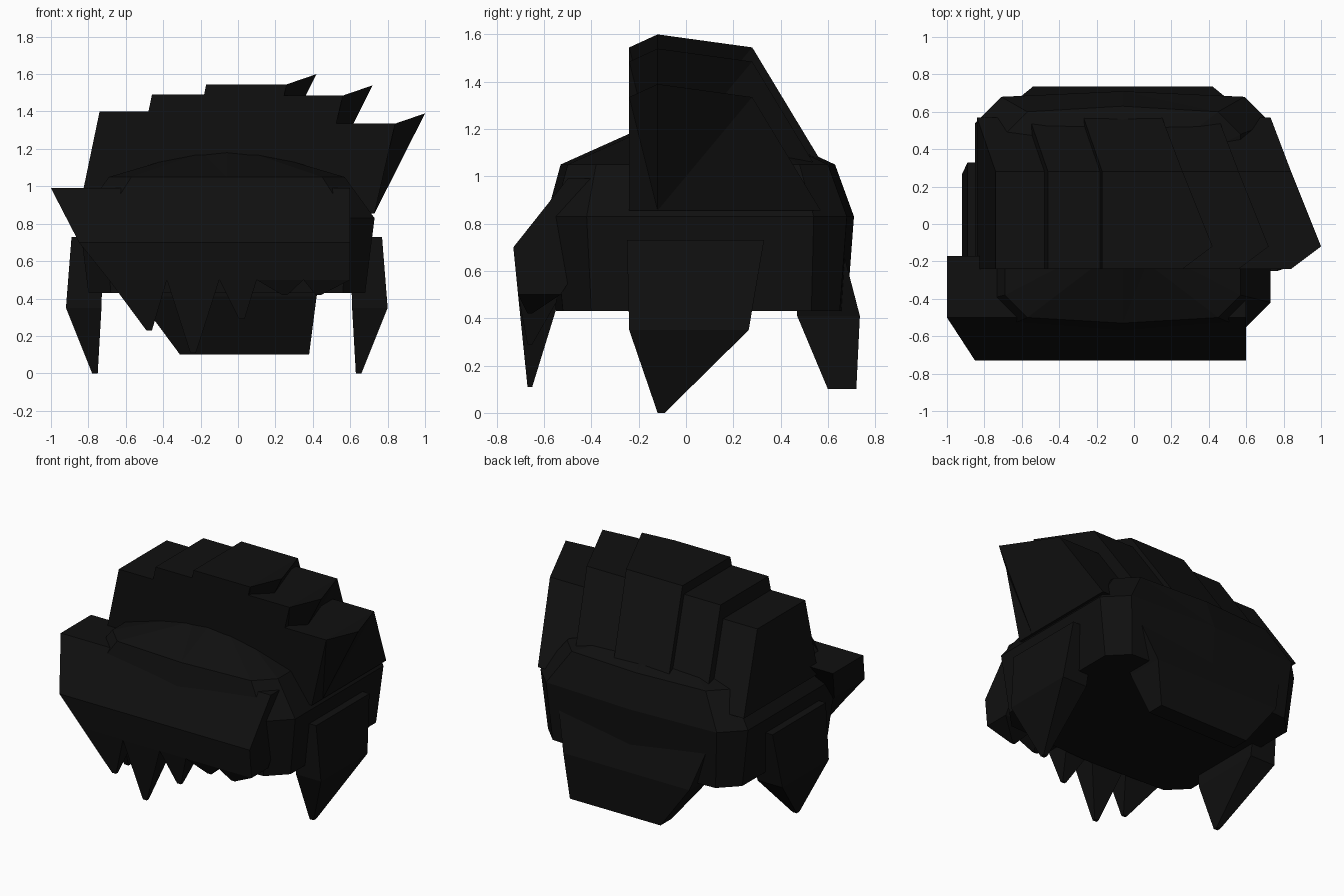
import bpy, bmesh

if "Cube" in bpy.data.objects:
    bpy.data.objects.remove(bpy.data.objects["Cube"])

hair = bpy.data.materials.new("soft black")
hair.diffuse_color = (0.005, 0.005, 0.005, 1)
hair.use_nodes = True
hair.node_tree.nodes["Principled BSDF"].inputs["Base Color"].default_value = hair.diffuse_color


def loft(name, rings):
    """Flat-faced solid through rings with equal point counts, capped at both ends."""
    bm = bmesh.new()
    loops = [[bm.verts.new(p) for p in ring] for ring in rings]
    for a, b in zip(loops, loops[1:]):
        n = len(a)
        for i in range(n):
            j = (i + 1) % n
            bm.faces.new((a[i], a[j], b[j], b[i]))
    bm.faces.new(loops[0])
    bm.faces.new(loops[-1])
    bmesh.ops.remove_doubles(bm, verts=bm.verts, dist=0.0005)
    bmesh.ops.triangulate(bm, faces=[f for f in bm.faces if len(f.verts) > 3])
    bmesh.ops.recalc_face_normals(bm, faces=bm.faces)
    mesh = bpy.data.meshes.new(name)
    bm.to_mesh(mesh)
    bm.free()
    mesh.materials.append(hair)
    obj = bpy.data.objects.new(name, mesh)
    bpy.context.collection.objects.link(obj)
    return obj


def rect(x0, x1, y0, y1, z):
    return [(x0, y0, z), (x1, y0, z), (x1, y1, z), (x0, y1, z)]


def cap_ring(half, y0, y1, z, cut, bulge=0.03):
    """Chamfered rectangle with a slightly bowed front and back."""
    c = -0.06
    right = [(0, y0), (half - cut, y0 + bulge), (half, y0 + bulge + cut),
             (half, y1 - bulge - cut), (half - cut, y1 - bulge), (0, y1)]
    left = [(-x, y) for x, y in right[-2:0:-1]]
    return [(c + x, y, z) for x, y in right + left]


# Skull cap
loft("hair_cap", [
    cap_ring(0.74, -0.55, 0.68, 0.43, 0.12),
    cap_ring(0.79, -0.59, 0.71, 0.83, 0.14),
    cap_ring(0.63, -0.53, 0.63, 1.05, 0.12),
    cap_ring(0.19, -0.24, 0.35, 1.18, 0.06),
])

# Swept crest: five copies of one sheared clump
for i, (x, z) in enumerate([(-0.74, 1.40), (-0.46, 1.49), (-0.17, 1.545),
                            (0.13, 1.485), (0.41, 1.335)]):
    top = [(0, -0.24, 0), (0.43, -0.24, 0), (0.59, -0.12, 0.055),
           (0.43, 0.28, 0), (0, 0.28, 0)]
    base = [(-0.10, -0.24, -0.48), (0.32, -0.24, -0.48), (0.32, -0.12, -0.48),
            (0.32, 0.57, -0.48), (-0.10, 0.57, -0.48)]
    loft(f"crest_clump_{i + 1}",
         [[(x + a, b, z + c) for a, b, c in ring] for ring in (base, top)])

# Fringe band with a slanted left end
profile = [(-0.17, 0.99), (-0.50, 0.99), (-0.73, 0.70),
           (-0.71, 0.50), (-0.53, 0.50), (-0.40, 0.70)]
left_x = {0.99: -1.0, 0.70: -0.85, 0.50: -0.69}
loft("fringe_band", [[(left_x[z], y, z) for y, z in profile],
                     [(0.60, y, z) for y, z in profile]])

# Fringe spikes: start, end, tip x, tip z
for i, (a, b, t, z) in enumerate([(-0.69, -0.38, -0.475, 0.23), (-0.38, -0.10, -0.24, 0.11),
                                  (-0.10, 0.10, 0.02, 0.29), (0.10, 0.35, 0.25, 0.42),
                                  (0.35, 0.60, 0.43, 0.42)]):
    loft(f"fringe_spike_{i + 1}", [rect(a, b, -0.71, -0.53, 0.50),
                                   rect(t - 0.015, t + 0.015, -0.67, -0.65, z)])

# Side locks, mirrored about the cap centre
for name, side in (("right_lock", 1), ("left_lock", -1)):
    rings = [rect(0.60, 0.77, -0.25, 0.33, 0.73),
             rect(0.61, 0.80, -0.24, 0.265, 0.35),
             rect(0.63, 0.66, -0.12, -0.09, 0.0)]
    loft(name, [[(-0.06 + side * (x + 0.06), y, z) for x, y, z in r] for r in rings])

# Nape panel at the back
loft("nape_panel", [rect(-0.62, 0.50, 0.45, 0.67, 0.66),
                    rect(-0.54, 0.42, 0.47, 0.735, 0.41),
                    rect(-0.31, 0.38, 0.60, 0.72, 0.10)])
